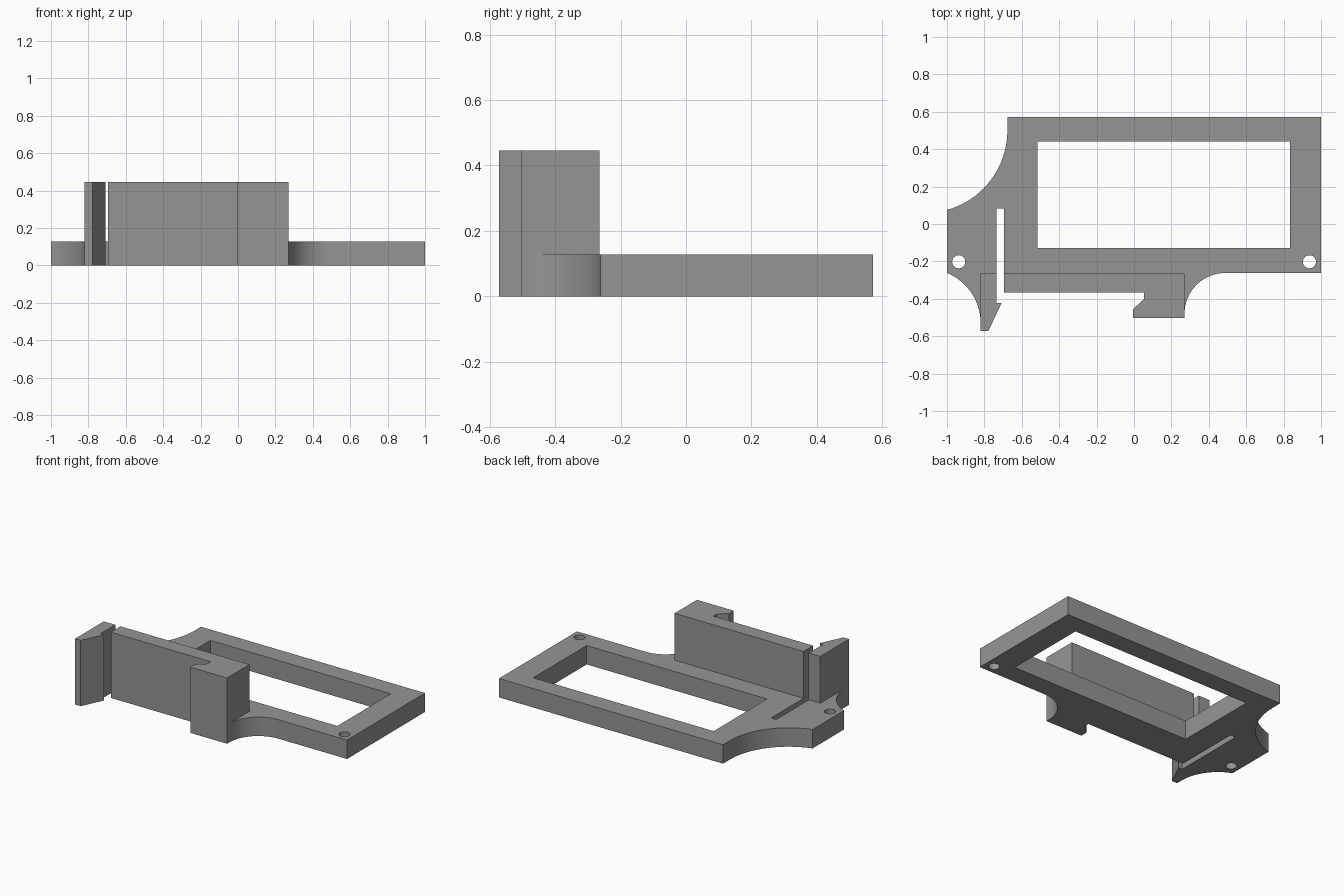
import bpy, bmesh, math

if "Cube" in bpy.data.objects:
    bpy.data.objects.remove(bpy.data.objects["Cube"])

grey = bpy.data.materials.new("mid grey")
grey.diffuse_color = (0.3, 0.3, 0.3, 1)
grey.use_nodes = True
grey.node_tree.nodes["Principled BSDF"].inputs["Base Color"].default_value = grey.diffuse_color


def arc(cx, cy, r, a0, a1, n=20):
    """Points on a circle between two angles in degrees."""
    angles = [math.radians(a0 + (a1 - a0) * i / n) for i in range(n + 1)]
    return [(cx + r * math.cos(a), cy + r * math.sin(a)) for a in angles]


def prism(name, points, z0, z1):
    """Extrude a flat outline from z0 to z1."""
    bm = bmesh.new()
    face = bm.faces.new([bm.verts.new((x, y, z0)) for x, y in points])
    new = bmesh.ops.extrude_face_region(bm, geom=[face])["geom"]
    top = [v for v in new if isinstance(v, bmesh.types.BMVert)]
    bmesh.ops.translate(bm, verts=top, vec=(0, 0, z1 - z0))
    bmesh.ops.recalc_face_normals(bm, faces=bm.faces[:])
    mesh = bpy.data.meshes.new(name)
    bm.to_mesh(mesh)
    bm.free()
    mesh.materials.append(grey)
    obj = bpy.data.objects.new(name, mesh)
    bpy.context.collection.objects.link(obj)
    return obj


PLATE, TALL = 0.128, 0.445

# Full outline: scooped corners, spring-arm slot and rail hooks
outline = [(1, 0.571), (-0.677, 0.571)]
outline += arc(-1.118, 0.5, 0.441, 0, -74.5)
outline += [(-1, 0.075), (-1, -0.262)]
outline += arc(-1.11, -0.53, 0.29, 66, 0)
outline += [(-0.82, -0.571), (-0.778, -0.571), (-0.708, -0.422), (-0.734, -0.422),
            (-0.734, 0.082), (-0.695, 0.082), (-0.695, -0.367), (0.053, -0.367),
            (0.053, -0.402), (-0.005, -0.455), (-0.005, -0.503), (0.27, -0.503)]
outline += arc(0.488, -0.48, 0.218, 180, 90)
outline += [(1, -0.262)]
bracket = prism("mounting_bracket", outline, 0, TALL)

# Cutters: space above the low plate, the window and two screw holes
cutters = [
    prism("upper_cutter", [(-1.2, -0.53), (-0.82, -0.53), (-0.82, -0.264), (0.27, -0.264),
                           (0.27, -0.48), (1.2, -0.48), (1.2, 0.8), (-1.2, 0.8)], PLATE, 0.7),
    prism("window_cutter", [(-0.517, -0.129), (0.834, -0.129),
                            (0.834, 0.442), (-0.517, 0.442)], -0.1, 0.6),
]
for x in (-0.937, 0.938):
    cutters.append(prism("hole_cutter", arc(x, -0.202, 0.035, 0, 360, 32)[:-1], -0.1, 0.6))

bpy.context.view_layer.objects.active = bracket
bracket.select_set(True)
for cutter in cutters:
    cutter.hide_render = True
    mod = bracket.modifiers.new("cut", 'BOOLEAN')
    mod.operation = 'DIFFERENCE'
    mod.solver = 'EXACT'
    mod.object = cutter
    bpy.ops.object.modifier_apply(modifier=mod.name)
for cutter in cutters:
    bpy.data.objects.remove(cutter)

bpy.ops.object.shade_smooth_by_angle(angle=math.radians(30))
